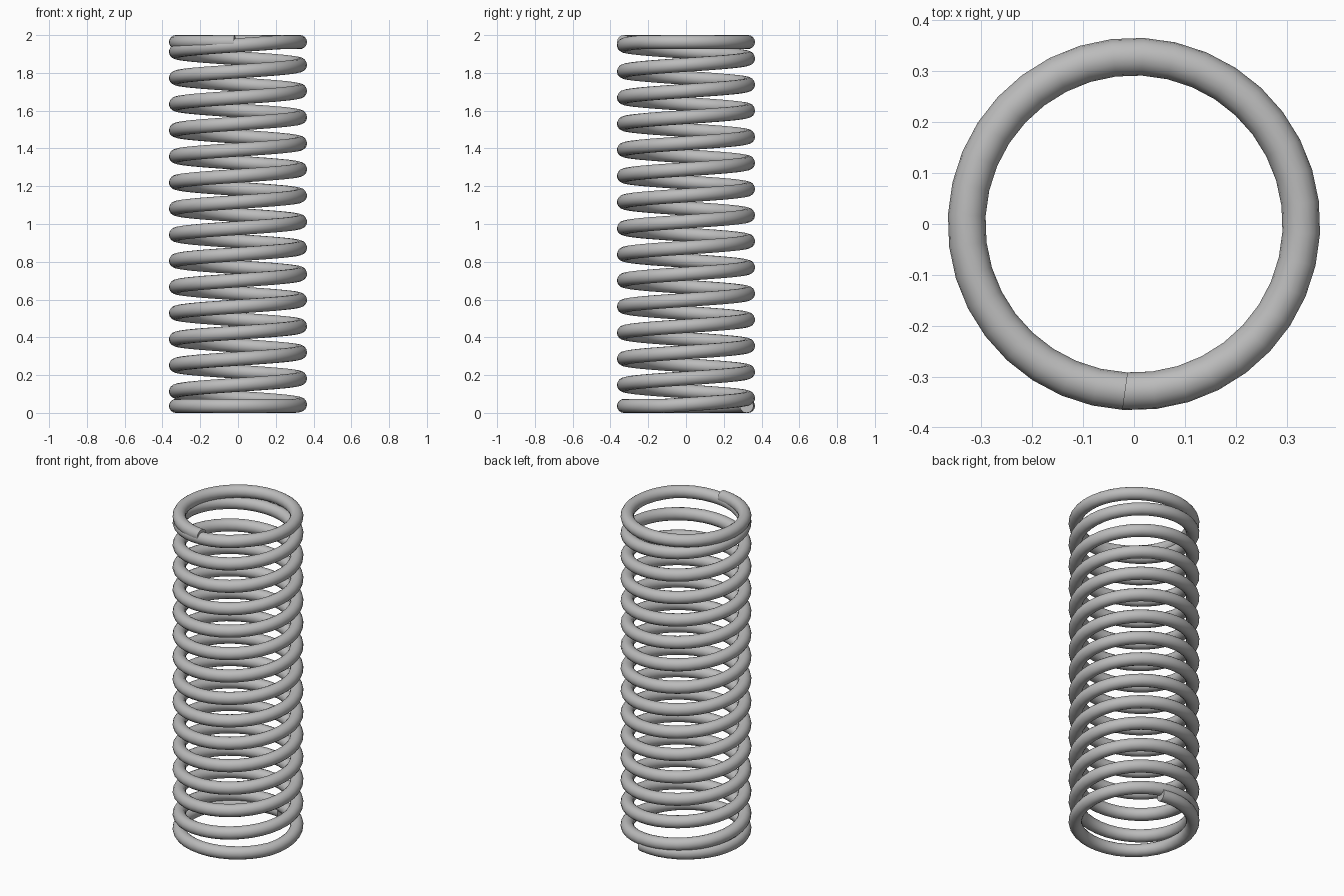
import bpy
from math import cos, sin, radians

cube = bpy.data.objects.get("Cube")
if cube:
    bpy.data.objects.remove(cube, do_unlink=True)

WIRE = 0.037            # wire radius
COIL = 0.329            # coil radius to the wire's centre
HEIGHT = 2.0
START, END = 77, 15 * 360 + 267                  # wire ends, in degrees
RISE_START, RISE_END = 340, 14 * 360 + 313       # between these the coil climbs
STEP = 10

steel = bpy.data.materials.new("grey steel")
grey = (0.5, 0.5, 0.5, 1)
steel.diffuse_color = grey
steel.use_nodes = True
steel.node_tree.nodes["Principled BSDF"].inputs["Base Color"].default_value = grey


def wire_point(angle):
    """Centre of the wire: flat end coils with an even climb between them."""
    t = (angle - RISE_START) / (RISE_END - RISE_START)
    t = min(max(t, 0), 1)
    z = WIRE + t * (HEIGHT - 2 * WIRE)
    a = radians(angle)
    return (COIL * cos(a), COIL * sin(a), z, 1)


# Helical path swept with a round section and capped ends
count = round((END - START) / STEP)
path = bpy.data.curves.new("spring_path", "CURVE")
path.dimensions = "3D"
path.bevel_depth = WIRE
path.bevel_resolution = 6
path.use_fill_caps = True
spline = path.splines.new("POLY")
spline.points.add(count)
for i, point in enumerate(spline.points):
    point.co = wire_point(START + (END - START) * i / count)
path.materials.append(steel)

spring = bpy.data.objects.new("coil_spring", path)
bpy.context.collection.objects.link(spring)

# Turn the sweep into a smooth mesh with sharp cut ends
bpy.ops.object.select_all(action="DESELECT")
spring.select_set(True)
bpy.context.view_layer.objects.active = spring
bpy.ops.object.convert(target="MESH")
bpy.ops.object.shade_smooth_by_angle(angle=radians(40))
